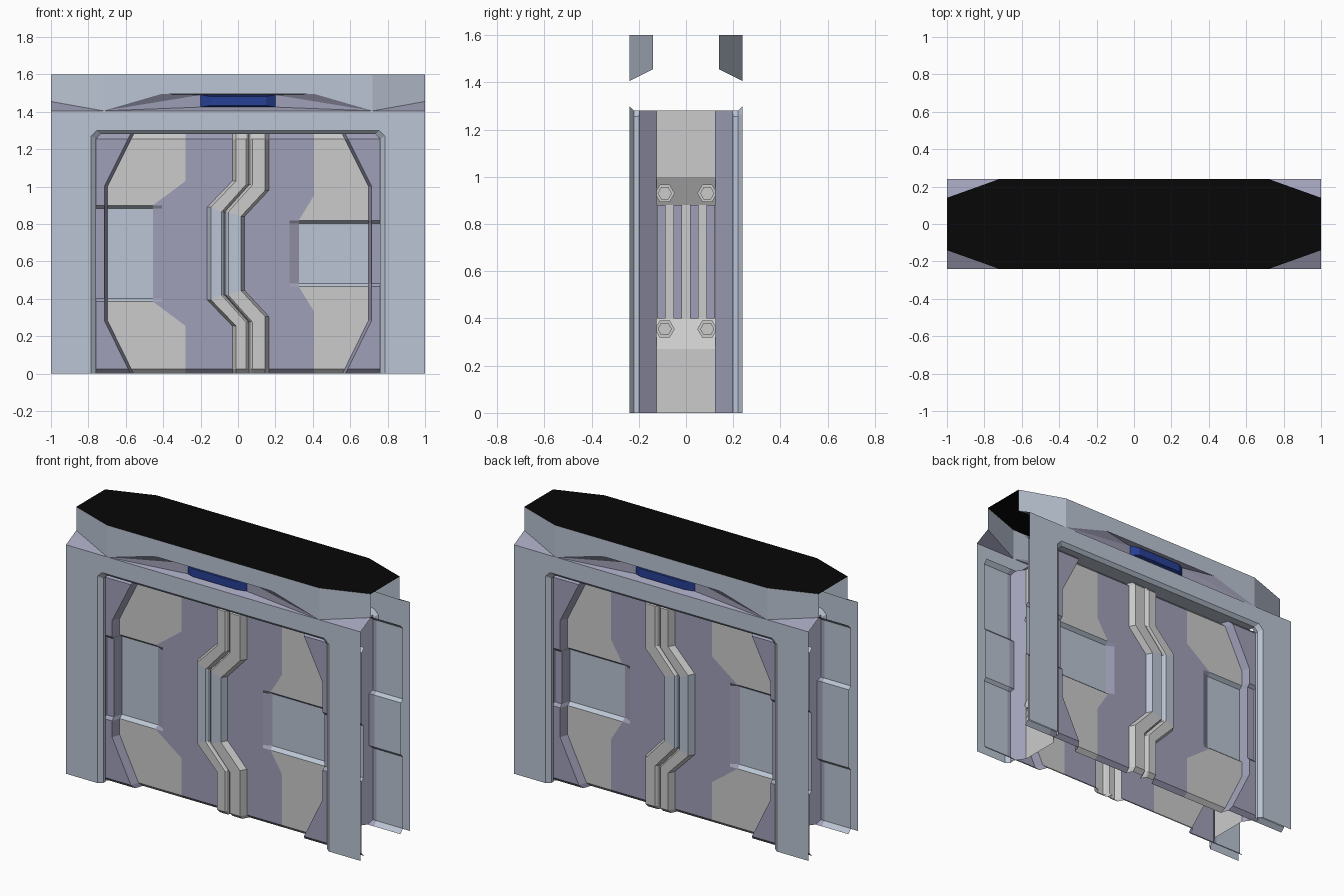
import bpy, bmesh, math
from mathutils import Vector, Matrix

if "Cube" in bpy.data.objects:
    bpy.data.objects.remove(bpy.data.objects["Cube"])


def mat(name, c):
    m = bpy.data.materials.new(name)
    m.diffuse_color = (*c, 1)
    m.use_nodes = True
    m.node_tree.nodes["Principled BSDF"].inputs["Base Color"].default_value = m.diffuse_color
    return m


GREY = mat("light_grey", (0.8, 0.8, 0.78))
BLUE = mat("blue_grey", (0.5, 0.56, 0.66))
LAV = mat("lavender_grey", (0.35, 0.35, 0.48))
BLACK = mat("black", (0.002, 0.002, 0.002))
LAMP = mat("lamp_blue", (0.02, 0.05, 0.3))
MATS = [GREY, BLUE, LAV, BLACK, LAMP]


def finish(name, bm, mirror=True):
    bmesh.ops.remove_doubles(bm, verts=bm.verts, dist=1e-5)
    me = bpy.data.meshes.new(name)
    bm.to_mesh(me)
    bm.free()
    for m in MATS:
        me.materials.append(m)
    ob = bpy.data.objects.new(name, me)
    bpy.context.collection.objects.link(ob)
    if mirror:
        md = ob.modifiers.new("front_to_back", 'MIRROR')
        md.use_axis = (False, True, False)
        md.merge_threshold = 0.0005
    return ob


def poly(bm, pts, facing, m):
    f = bm.faces.new([bm.verts.new(p) for p in pts])
    f.normal_update()
    if f.normal.dot(Vector(facing)) < 0:
        f.normal_flip()
    f.material_index = MATS.index(m)


def sym(half, y):
    """Right-hand (x, z) outline mirrored to a full left-to-right outline at depth y."""
    return [(-x, y, z) for x, z in half] + [(x, y, z) for x, z in reversed(half)]


F = -0.24
# wall plate with the door opening, and its bevelled reveal
bm = bmesh.new()
rings = [sym([(.785, 0), (.785, 1.27), (.755, 1.3)], F),
         sym([(.76, 0), (.76, 1.255), (.735, 1.28)], -.22),
         sym([(.76, 0), (.76, 1.255), (.735, 1.28)], -.2)]
poly(bm, [(-1, F, 0)] + rings[0] + [(1, F, 0), (1, F, 1.405), (-1, F, 1.405)], (0, -1, 0), BLUE)
for a, b in zip(rings, rings[1:]):
    for i in range(5):
        q = [a[i], a[i + 1], b[i + 1], b[i]]
        mid = sum((Vector(p) for p in q), Vector()) / 4
        poly(bm, q, Vector((0, -.2, .6)) - mid, BLUE)
poly(bm, [(-.735, -.2, 1.28), (.735, -.2, 1.28), (.735, 0, 1.28), (-.735, 0, 1.28)], (0, 0, -1), BLUE)
finish("wall_plate", bm)

# header with chamfered ends, corner ledges and lamp recess
bm = bmesh.new()
poly(bm, sym([(.72, 1.6), (.72, 1.405), (.41, 1.495)], F), (0, -1, 0), BLUE)
poly(bm, sym([(.2, 1.425), (.2, 1.49)], -.2), (0, -1, 0), LAV)
poly(bm, [(-.41, F, 1.495), (.41, F, 1.495), (.2, -.2, 1.49), (-.2, -.2, 1.49)], (0, 0, -1), LAV)
poly(bm, [(-.72, F, 1.405), (.72, F, 1.405), (.2, -.2, 1.425), (-.2, -.2, 1.425)], (0, -.2, 1), LAV)
for s in (-1, 1):
    poly(bm, [(s * .72, F, 1.405), (s * .41, F, 1.495), (s * .2, -.2, 1.49)], (0, -1, 0), LAV)
    poly(bm, [(s * .72, F, 1.405), (s * .2, -.2, 1.425), (s * .2, -.2, 1.49)], (0, -1, 0), LAV)
    poly(bm, [(s * .72, F, 1.405), (s, -.14, 1.455), (s, -.14, 1.6), (s * .72, F, 1.6)],
         (s, -1, 0), BLUE)
    poly(bm, [(s * .72, F, 1.405), (s, F, 1.405), (s, -.14, 1.455)], (0, -.2, 1), LAV)
finish("header", bm)

bm = bmesh.new()
poly(bm, sym([(.72, 1.6)], F) + [(1, -.14, 1.6), (1, .14, 1.6), (.72, .24, 1.6),
          (-.72, .24, 1.6), (-1, .14, 1.6), (-1, -.14, 1.6)], (0, 0, 1), BLACK)
finish("header_top", bm, False)

# lamp: wedge-ended bar in the recess
bm = bmesh.new()
bmesh.ops.create_cube(bm, size=1, matrix=Matrix.Translation((0, -.215, 1.458)) @
                      Matrix.Diagonal((.4, .03, .065, 1)))
for v in bm.verts:
    if v.co.y < -.215:
        v.co.x *= .75
        v.co.z = 1.458 + (v.co.z - 1.458) * .75
for f in bm.faces:
    f.material_index = MATS.index(LAMP)
finish("lamp", bm)

TOP, MID, LIP = 1.28, 1.285, .025


def column(xe, xm, b1, b2, y, ym, octagon=False):
    """One vertical polyline of a leaf: xe at the ends, xm in the middle band."""
    c1, c2, st = MID - b1, MID - b2, .018
    zs = [TOP, TOP - LIP, b1, b2, b2 - st, c2 + st, c2, c1, LIP, 0]
    xb = xm if octagon else xe
    near = xe + (xb - xe) * LIP / (TOP - b1)
    xs = [xe, near, xb, xm, xm, xm, xm, xb, near, xe]
    ys = [y + LIP, y, y, y, ym, ym, y, y, y, y + LIP]
    return [Vector(p) for p in zip(xs, ys, zs)]


# each leaf: ridge at the seam, plain column, stepped panel, octagonal rim
def leaf(name, s, ridge, ridge_b, col, step_b):
    g = s * .009
    P, PM, R, RM = -.15, -.128, -.2, -.183
    cols = [
        column(.06, -.07, 1.01, .865, P, P),
        column(.06 + g, -.07 + g, 1.01, .865, -.18, -.18),
        column(.06 + 2 * g, -.07 + 2 * g, 1.01, .865, -.188, -.188),
        column(ridge[0] - s * .02, ridge[1] - s * .02, *ridge_b, -.188, -.188),
        column(*ridge, *ridge_b, P, P),
        column(*col, step_b + .13, step_b, P, P),
        column(col[0] + s * .005, col[1] + s * .05, step_b + .13, step_b, P, PM),
        column(s * .558, s * .698, 1.0, step_b, P, PM, True),
        column(s * .575, s * .715, 1.0, step_b, R, RM, True),
        column(s * .8, s * .8, 1.0, step_b, R, RM),
        column(s * .98, s * .98, 1.0, step_b, R, RM)]
    ends = [GREY, GREY, GREY, GREY, LAV, LAV, GREY, LAV, LAV, BLUE]
    middle = [BLUE, BLUE, BLUE, BLUE, LAV, LAV, BLUE, LAV, LAV, BLUE]
    bm = bmesh.new()
    grid = [[bm.verts.new(p) for p in c] for c in cols]
    for i in range(len(cols) - 1):
        for k in range(len(cols[0]) - 1):
            q = [grid[i][k], grid[i][k + 1], grid[i + 1][k + 1], grid[i + 1][k]]
            f = bm.faces.new(q if s > 0 else q[::-1])
            f.material_index = MATS.index(middle[i] if 3 <= k <= 5 else ends[i])
    finish(name, bm)


leaf("left_leaf", -1, (-.03, -.165), (1.03, .89), (-.275, -.405), .9)
leaf("right_leaf", 1, (.165, .035), (.98, .84), (.40, .275), .82)

# outer end of each leaf: recessed web, splayed flanges, ribs and hex bolts
web = [(.72, 1.28), (.72, 1.0), (.66, .88), (.66, .4), (.72, .27), (.72, 0)]
W = -.125
for s, side in ((-1, "left"), (1, "right")):
    bm = bmesh.new()
    for (x0, z0), (x1, z1) in zip(web, web[1:]):
        poly(bm, [(s * x0, W, z0), (s * x0, 0, z0), (s * x1, 0, z1), (s * x1, W, z1)],
             (s, 0, 0), GREY)
        poly(bm, [(s * .721, W, z0), (s * .721, W, z1), (s * .775, -.2, z1), (s * .775, -.2, z0)],
             (s, .2, 0), LAV)
    # cheek beside the recess
    poly(bm, [(s * x, W, z) for x, z in web[1:5]], (0, 1, 0), GREY)
    finish(side + "_leaf_end", bm)

    bm = bmesh.new()
    for y in (-.105, -.035, .035, .105):
        bmesh.ops.create_cube(bm, size=1, matrix=Matrix.Translation((s * .67, y, .64)) @
                              Matrix.Diagonal((.03, .036, .48, 1)))
    for f in bm.faces:
        f.material_index = MATS.index(LAV)
    finish(side + "_ribs", bm, False)

    bm = bmesh.new()
    for y in (-.09, .09):
        for z in (.93, .355):
            for r, x, d in ((.042, .695, .05), (.03, .725, .02)):
                bmesh.ops.create_cone(bm, cap_ends=True, segments=6, radius1=r, radius2=r, depth=d,
                                      matrix=Matrix.Translation((s * x, y, z)) @
                                      Matrix.Rotation(math.pi / 2, 4, 'Y'))
    finish(side + "_bolts", bm, False)
